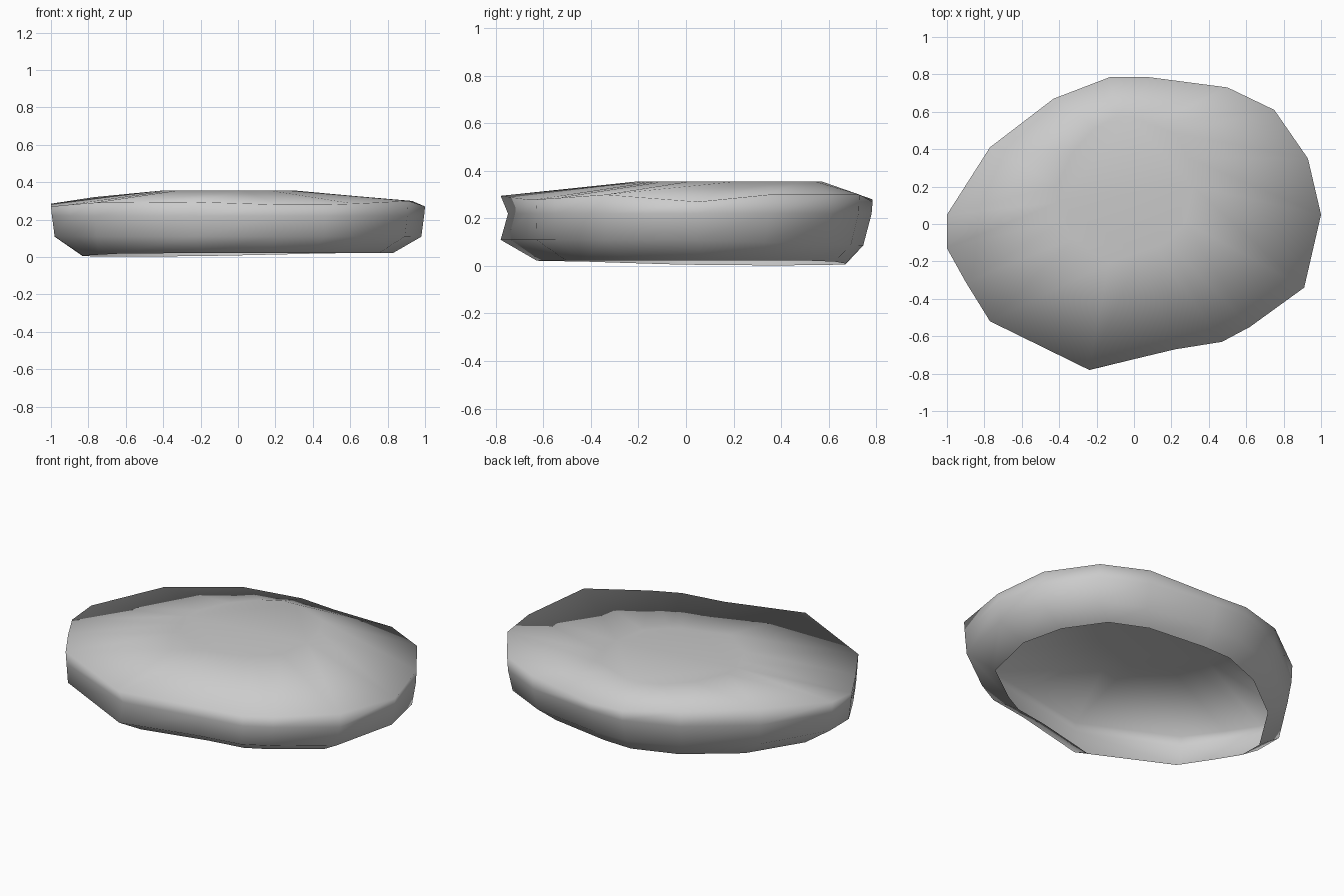
import bpy, bmesh

cube = bpy.data.objects.get("Cube")
if cube:
    bpy.data.objects.remove(cube, do_unlink=True)

# Stone colour
stone = bpy.data.materials.new("stone_grey")
stone.use_nodes = True
grey = (0.6, 0.6, 0.6, 1)
stone.diffuse_color = grey
stone.node_tree.nodes["Principled BSDF"].inputs["Base Color"].default_value = grey

# Upper rim of the stone, counter-clockwise
rim = [(-1, .05, .285), (-1, -.13, .27), (-.9, -.31, .28), (-.77, -.52, .29),
       (-.24, -.78, .295), (.22, -.67, .28), (.47, -.63, .28), (.62, -.55, .285),
       (.91, -.34, .3), (1, .05, .27), (.93, .35, .3), (.75, .61, .3),
       (.5, .73, .3), (.08, .785, .27), (-.13, .785, .28), (-.43, .67, .31),
       (-.77, .41, .32)]


def ring(bm, place):
    return [bm.verts.new(place(*p)) for p in rim]


def dent(y):
    # Slight hollow in the front lobe
    return .96 if y < -.7 else .995


bm = bmesh.new()
rings = [
    ring(bm, lambda x, y, z: (x * .83, y * .83 + .02, .022 - .02 * max(0, y - x) / 1.2)),
    ring(bm, lambda x, y, z: (x * .98, y * (.95 if y > 0 else 1), .11 - .03 * max(0, y))),
    ring(bm, lambda x, y, z: (x * dent(y), y * dent(y), .22)),
    ring(bm, lambda x, y, z: (x, y, z)),
    ring(bm, lambda x, y, z: (x * .36 - .05, y * .5 + .18, .355)),
]

# Walls and sloping shoulder, open underneath, closed by a flat cap
n = len(rim)
for low, high in zip(rings, rings[1:]):
    for i in range(n):
        j = (i + 1) % n
        bm.faces.new((low[i], low[j], high[j], high[i]))
bm.faces.new(rings[-1])
bmesh.ops.recalc_face_normals(bm, faces=bm.faces)
for face in bm.faces:
    face.smooth = True

mesh = bpy.data.meshes.new("stone_shell")
bm.to_mesh(mesh)
bm.free()
mesh.materials.append(stone)
shell = bpy.data.objects.new("stone_shell", mesh)
bpy.context.collection.objects.link(shell)
